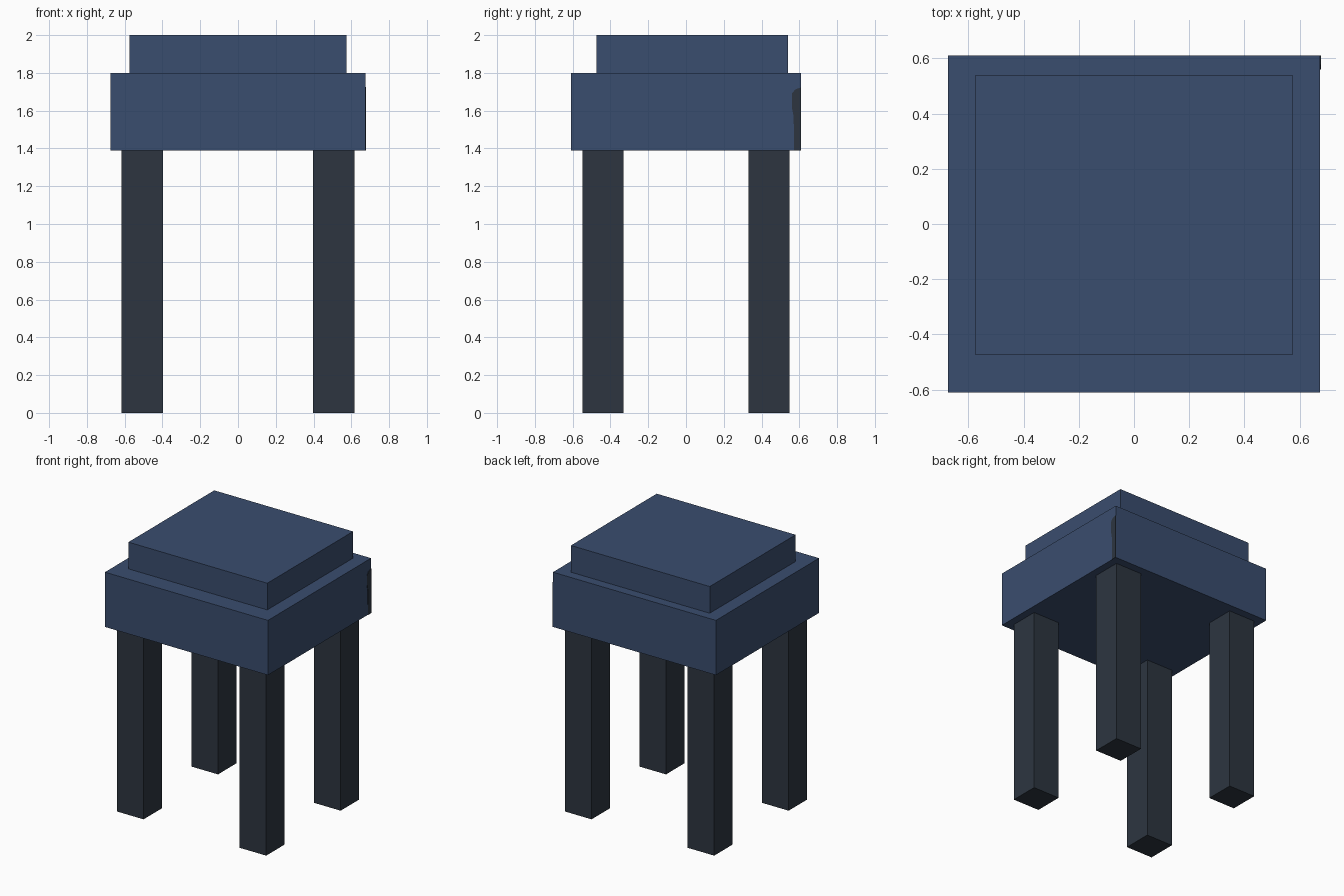
import bpy
import bmesh

if "Cube" in bpy.data.objects:
    bpy.data.objects.remove(bpy.data.objects["Cube"])


def make_material(name, color):
    mat = bpy.data.materials.new(name)
    mat.diffuse_color = (*color, 1.0)
    mat.use_nodes = True
    mat.node_tree.nodes["Principled BSDF"].inputs["Base Color"].default_value = mat.diffuse_color
    return mat


BLUE = make_material("slate_blue", (0.042, 0.074, 0.156))
DARK = make_material("dark_charcoal", (0.026, 0.036, 0.051))


def finish(name, bm, mat):
    bmesh.ops.recalc_face_normals(bm, faces=bm.faces)
    mesh = bpy.data.meshes.new(name)
    bm.to_mesh(mesh)
    bm.free()
    mesh.materials.append(mat)
    obj = bpy.data.objects.new(name, mesh)
    bpy.context.collection.objects.link(obj)
    return obj


def box(name, low, high, mat):
    """Box spanning two opposite corners."""
    bm = bmesh.new()
    bmesh.ops.create_cube(bm, size=1.0)
    for v in bm.verts:
        for i in range(3):
            v.co[i] = low[i] if v.co[i] < 0 else high[i]
    return finish(name, bm, mat)


# Seat block and the smaller cushion, set slightly towards the back
box("seat", (-0.675, -0.61, 1.39), (0.675, 0.61, 1.80), BLUE)
box("cushion", (-0.575, -0.475, 1.80), (0.575, 0.54, 2.0), BLUE)

# Four square legs
for side, sx in (("left", -1), ("right", 1)):
    for end, sy in (("front", -1), ("back", 1)):
        xs = sorted((sx * 0.398, sx * 0.618))
        ys = sorted((sy * 0.332, sy * 0.549))
        box(f"{end}_{side}_leg", (xs[0], ys[0], 0.0), (xs[1], ys[1], 1.39), DARK)

# Dark painted patch at the back edge of the seat's right side
outline = [(0.572, 1.39), (0.61, 1.39), (0.61, 1.724), (0.578, 1.712),
           (0.56, 1.69), (0.56, 1.62), (0.57, 1.57)]
bm = bmesh.new()
face = bm.faces.new([bm.verts.new((0.674, y, z)) for y, z in outline])
ext = bmesh.ops.extrude_face_region(bm, geom=[face])
for v in ext["geom"]:
    if isinstance(v, bmesh.types.BMVert):
        v.co.x += 0.004
finish("side_patch", bm, DARK)
